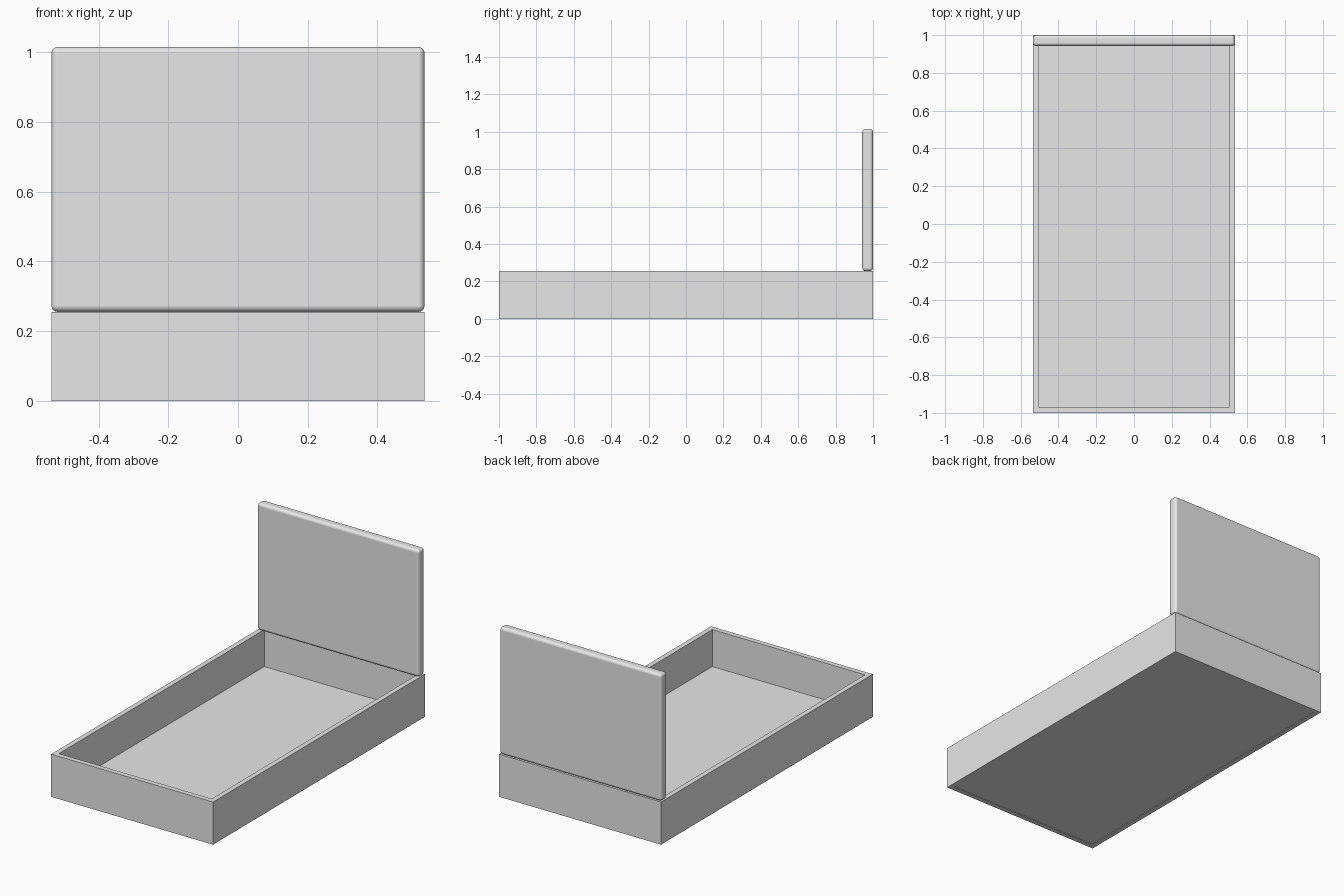
import bpy
import math

cube = bpy.data.objects.get("Cube")
if cube:
    bpy.data.objects.remove(cube, do_unlink=True)

# Single plain grey finish
grey = bpy.data.materials.new("plain_grey")
grey.use_nodes = True
colour = (0.8, 0.8, 0.8, 1.0)
grey.diffuse_color = colour
grey.node_tree.nodes["Principled BSDF"].inputs["Base Color"].default_value = colour


def box(name, low, high):
    """Box spanning two opposite corners."""
    centre = [(a + b) / 2 for a, b in zip(low, high)]
    bpy.ops.mesh.primitive_cube_add(size=1, location=centre)
    obj = bpy.context.object
    obj.name = name
    obj.scale = [b - a for a, b in zip(low, high)]
    bpy.ops.object.transform_apply(location=False, rotation=False, scale=True)
    obj.data.materials.append(grey)
    return obj


W = 0.535    # half width
L = 1.0      # half length
T = 0.03     # board thickness
H = 0.255    # frame height

# Frame: side rails run behind the full-width foot board
box("foot_board", (-W, -L, 0), (W, -L + T, H))
for side, x0 in (("right", -W), ("left", W - T)):
    box(side + "_rail", (x0, -L + T, 0), (x0 + T, L, H))
box("rear_board", (-W + T, L - T, 0), (W - T, L, H))

# Base panel inside the frame
box("base_panel", (-W + T, -L + T, 0.003), (W - T, L - T, 0.034))

# Headboard with softly rounded edges
headboard = box("headboard", (-W, L - 0.058, H), (W, L, 1.015))
bevel = headboard.modifiers.new("rounded_edges", 'BEVEL')
bevel.width = 0.018
bevel.segments = 5
bevel.harden_normals = True
bpy.ops.object.shade_smooth_by_angle(angle=math.radians(40))
